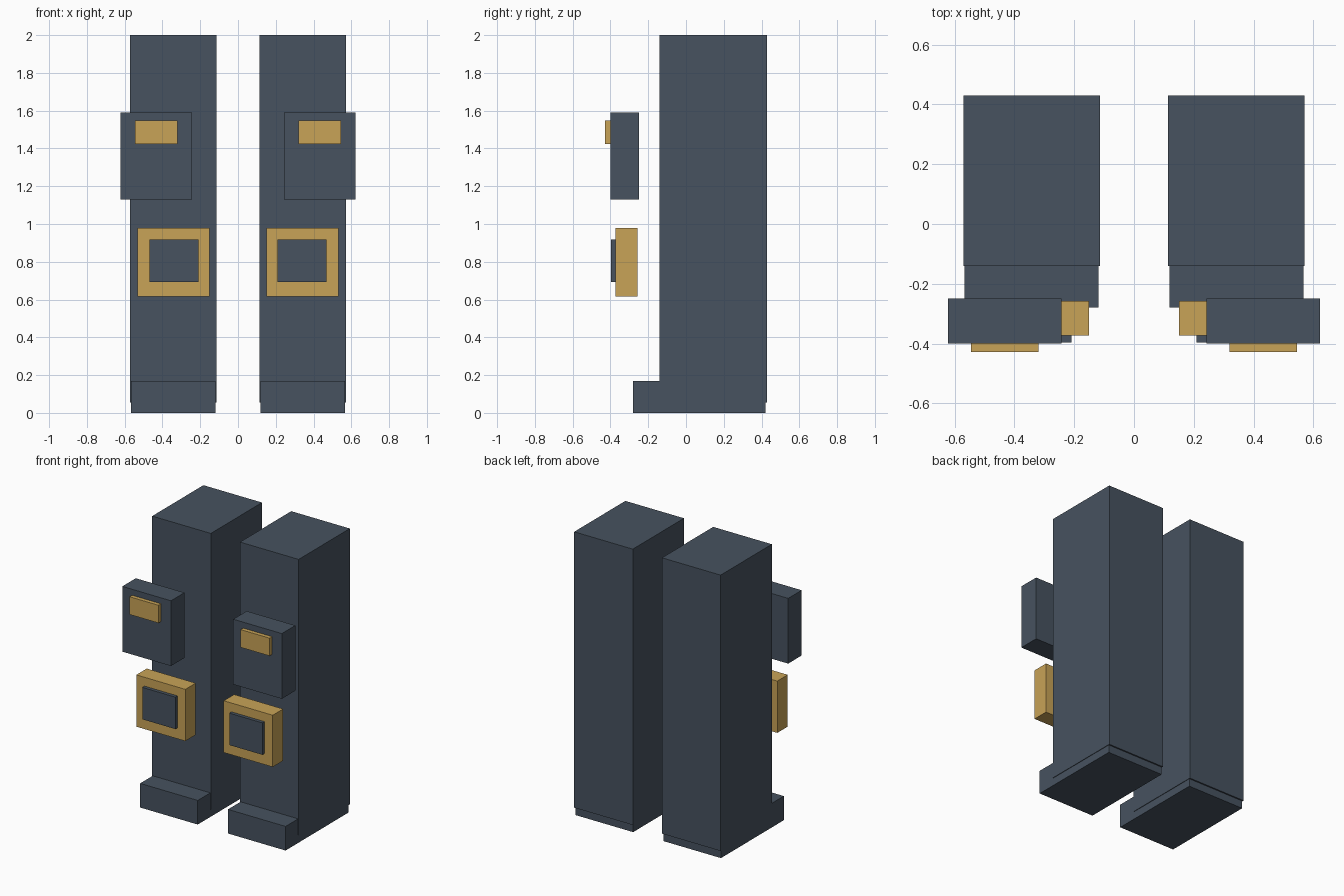
import bpy
from mathutils import Vector

default = bpy.data.objects.get("Cube")
if default:
    bpy.data.objects.remove(default, do_unlink=True)


def make_material(name, rgb):
    mat = bpy.data.materials.new(name)
    mat.use_nodes = True
    color = (*rgb, 1.0)
    mat.diffuse_color = color
    mat.node_tree.nodes["Principled BSDF"].inputs["Base Color"].default_value = color
    return mat


slate = make_material("slate blue", (0.063, 0.085, 0.115))
gold = make_material("gold", (0.578, 0.366, 0.095))


def box(name, low, high, mat):
    """Box between two opposite corners."""
    low, high = Vector(low), Vector(high)
    bpy.ops.mesh.primitive_cube_add(size=1, location=(low + high) / 2)
    obj = bpy.context.object
    obj.name = name
    obj.data.name = name
    for vert in obj.data.vertices:
        vert.co *= high - low
    obj.data.materials.append(mat)


# Part: lower and upper corners on the left leg, and material
parts = {
    "leg": ((0.114, -0.14, 0.055), (0.571, 0.43, 2.0), slate),
    "boot": ((0.118, -0.28, 0.0), (0.567, 0.42, 0.17), slate),
    "thigh_pouch": ((0.243, -0.40, 1.13), (0.622, -0.25, 1.59), slate),
    "pouch_flap": ((0.32, -0.428, 1.423), (0.546, -0.398, 1.548), gold),
    "knee_pad": ((0.15, -0.373, 0.615), (0.532, -0.257, 0.98), gold),
    "knee_plate": ((0.21, -0.397, 0.693), (0.468, -0.37, 0.918), slate),
}

# Build both legs, mirrored across x = 0
for side, sign in (("left", 1), ("right", -1)):
    for name, (low, high, mat) in parts.items():
        xs = sorted((sign * low[0], sign * high[0]))
        box(f"{side}_{name}", (xs[0], *low[1:]), (xs[1], *high[1:]), mat)
